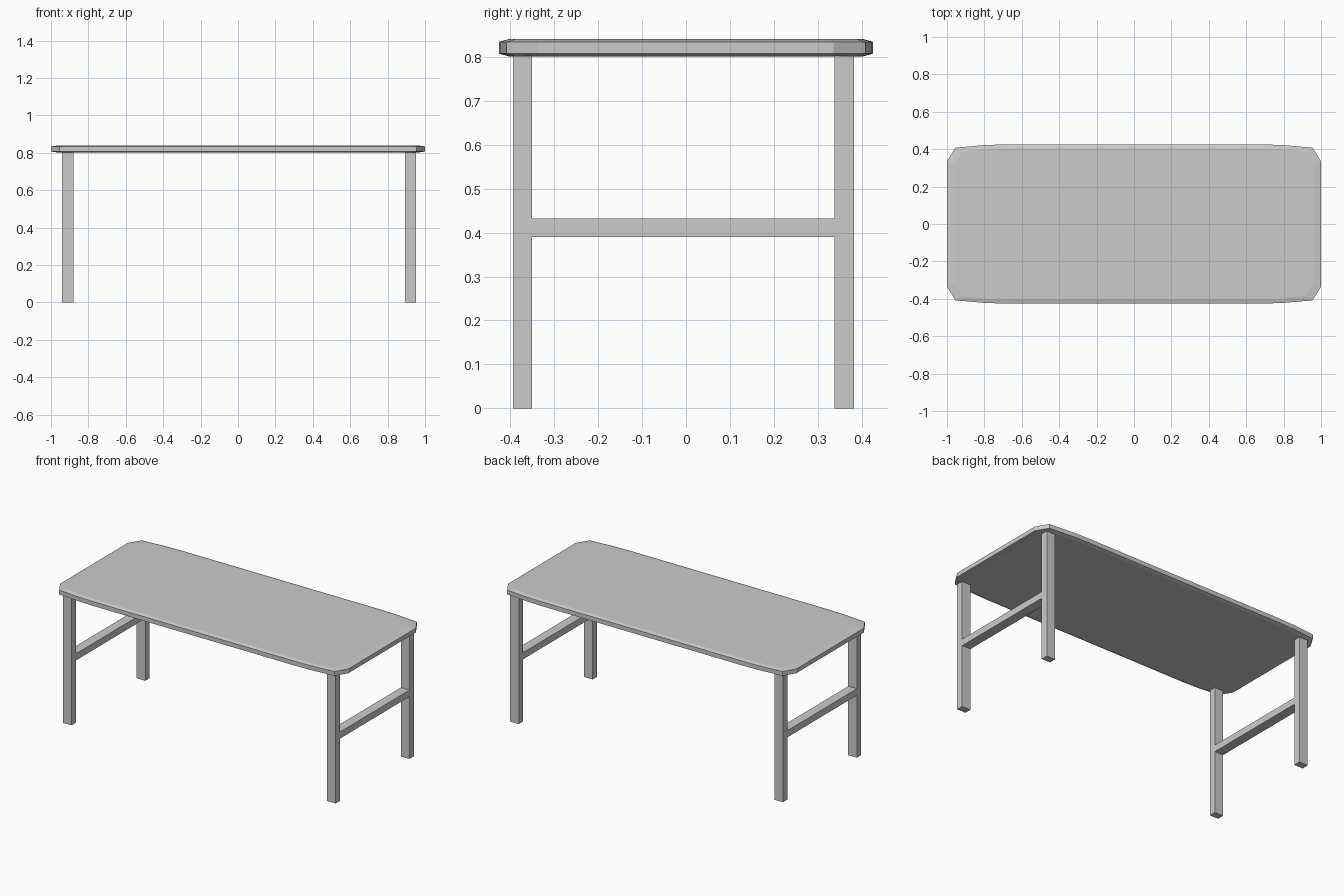
import bpy, bmesh

if "Cube" in bpy.data.objects:
    bpy.data.objects.remove(bpy.data.objects["Cube"])


def make_object(name, bm):
    bmesh.ops.recalc_face_normals(bm, faces=bm.faces)
    mesh = bpy.data.meshes.new(name)
    bm.to_mesh(mesh)
    bm.free()
    obj = bpy.data.objects.new(name, mesh)
    bpy.context.collection.objects.link(obj)
    return obj


def box(name, x, y, z):
    """Box spanning the given (min, max) range on each axis."""
    bm = bmesh.new()
    bmesh.ops.create_cube(bm, size=1)
    for v in bm.verts:
        v.co = [r[0] + (c + 0.5) * (r[1] - r[0]) for c, r in zip(v.co, (x, y, z))]
    return make_object(name, bm)


# Tabletop: faceted rounded outline, stacked as rings with softened edges
quarter = [(1.0, 0.335), (0.955, 0.408), (0.80, 0.422), (0.70, 0.425)]
outline = (quarter
           + [(-x, y) for x, y in reversed(quarter)]
           + [(-x, -y) for x, y in quarter]
           + [(x, -y) for x, y in reversed(quarter)])
rings = [(0.801, 0.96, 0.95), (0.807, 1, 1), (0.834, 1, 1), (0.84, 0.96, 0.95)]

bm = bmesh.new()
loops = [[bm.verts.new((x * sx, y * sy, z)) for x, y in outline]
         for z, sx, sy in rings]
count = len(outline)
for low, high in zip(loops, loops[1:]):
    for i in range(count):
        j = (i + 1) % count
        bm.faces.new((low[i], low[j], high[j], high[i]))
bm.faces.new(loops[0])
bm.faces.new(loops[-1])
make_object("tabletop", bm)

# Legs and side rails, one H-shaped frame at each end
front_y, back_y = (-0.393, -0.35), (0.338, 0.382)
for side, x in (("left", (-0.94, -0.88)), ("right", (0.893, 0.953))):
    box(f"{side}_front_leg", x, front_y, (0, 0.802))
    box(f"{side}_back_leg", x, back_y, (0, 0.802))
    box(f"{side}_rail", x, (front_y[1], back_y[0]), (0.39, 0.432))
